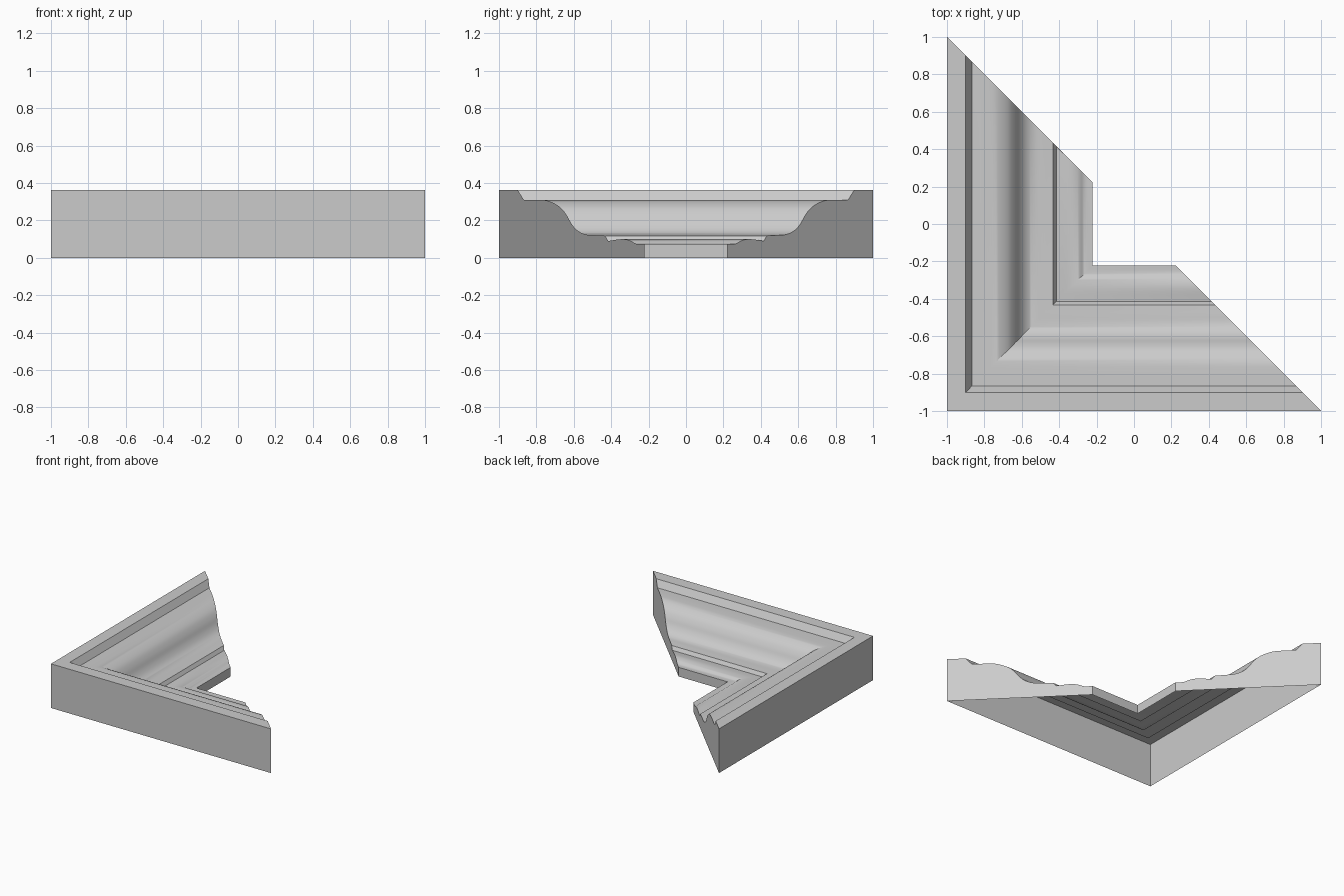
import bpy
import bmesh
import math
from mathutils import Vector

cube = bpy.data.objects.get("Cube")
if cube:
    bpy.data.objects.remove(cube, do_unlink=True)

grey = bpy.data.materials.new("plain_grey")
grey.use_nodes = True
colour = (0.6, 0.6, 0.6, 1)
grey.diffuse_color = colour
grey.node_tree.nodes["Principled BSDF"].inputs["Base Color"].default_value = colour


def smooth(points, steps):
    """Run a Catmull-Rom curve through the points."""
    p = [Vector(q) for q in points]
    p = [2 * p[0] - p[1]] + p + [2 * p[-1] - p[-2]]
    out = []
    for a, b, c, d in zip(p, p[1:], p[2:], p[3:]):
        for i in range(steps):
            t = i / steps
            out.append(0.5 * (2 * b + (c - a) * t + (2 * a - 5 * b + 4 * c - d) * t * t
                              + (3 * b - a - 3 * c + d) * t ** 3))
    return out + [p[-2]]


# Moulding section: distance from the frame centre, height
rim = [(1, 0), (1, 0.363), (0.9, 0.363)]
cove = smooth([(0.867, 0.31), (0.79, 0.31), (0.735, 0.304), (0.676, 0.273), (0.639, 0.23),
               (0.612, 0.182), (0.58, 0.146), (0.537, 0.125), (0.485, 0.121), (0.433, 0.118)], 4)
bead = smooth([(0.415, 0.09), (0.345, 0.1), (0.3, 0.093), (0.265, 0.075), (0.222, 0.075)], 4)
section = [Vector(q) for q in rim] + cove + bead + [Vector((0.222, 0))]

# Sweep the section round one corner, with mitred ends and an open underside
bm = bmesh.new()
rings = [[bm.verts.new((sx * q.x, sy * q.x, q.y)) for q in section]
         for sx, sy in ((-1, 1), (-1, -1), (1, -1))]
for first, second in zip(rings, rings[1:]):
    for i in range(len(section) - 1):
        bm.faces.new((first[i], second[i], second[i + 1], first[i + 1]))

# Close the two mitred ends
bm.faces.new(rings[0])
bm.faces.new(rings[-1][::-1])
bmesh.ops.recalc_face_normals(bm, faces=bm.faces)
bm.faces.ensure_lookup_table()
if bm.faces[0].normal.x > 0:
    bmesh.ops.reverse_faces(bm, faces=bm.faces)

mesh = bpy.data.meshes.new("corner_moulding")
bm.to_mesh(mesh)
bm.free()
mesh.materials.append(grey)
moulding = bpy.data.objects.new("corner_moulding", mesh)
bpy.context.collection.objects.link(moulding)

bpy.ops.object.select_all(action='DESELECT')
moulding.select_set(True)
bpy.context.view_layer.objects.active = moulding
bpy.ops.object.shade_smooth_by_angle(angle=math.radians(25))
